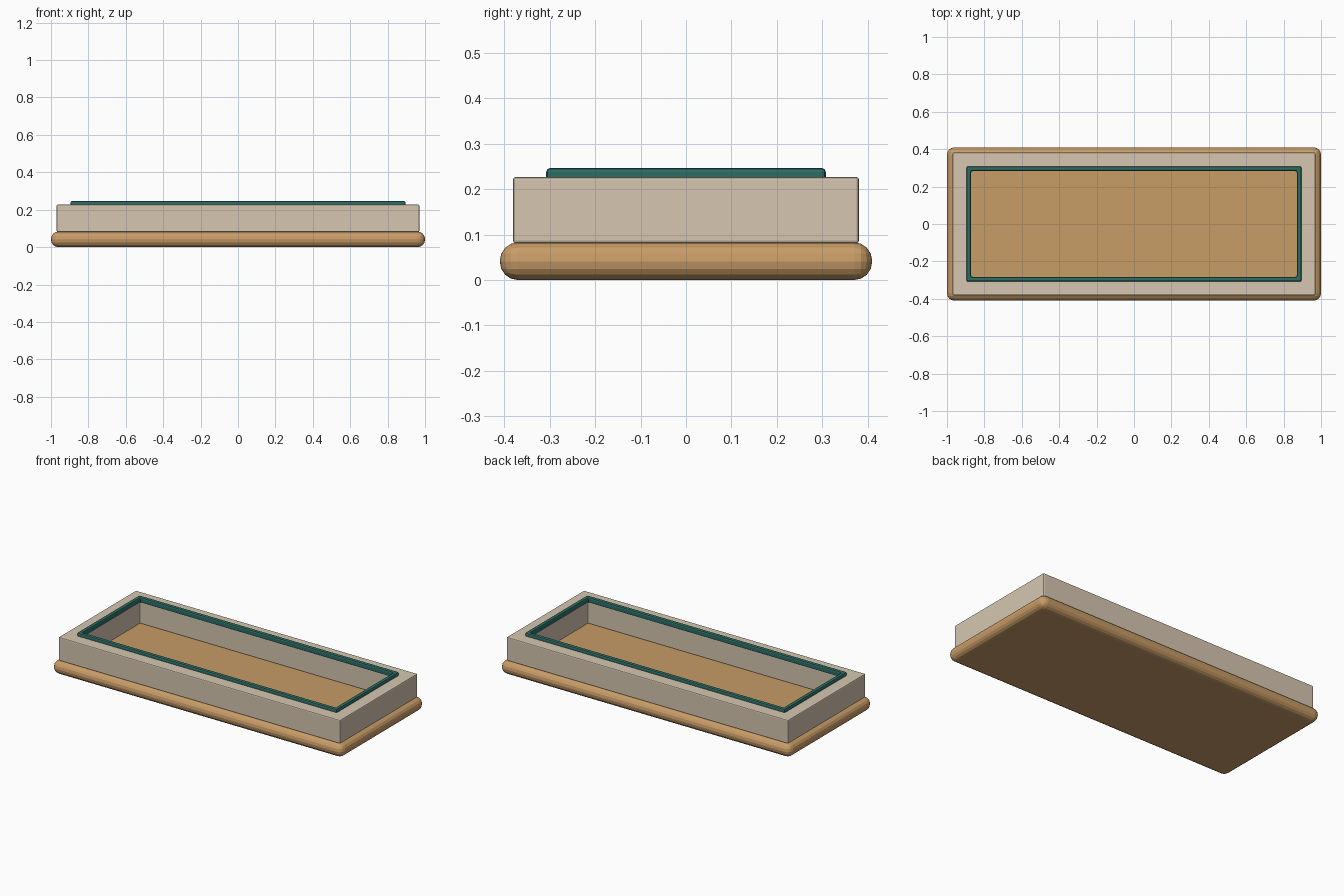
import bpy, bmesh

if "Cube" in bpy.data.objects:
    bpy.data.objects.remove(bpy.data.objects["Cube"])


def srgb(r, g, b):
    f = lambda c: (c / 255 / 12.92) if c < 11 else ((c / 255 + 0.055) / 1.055) ** 2.4
    return (f(r), f(g), f(b), 1)


def material(name, rgb):
    m = bpy.data.materials.new(name)
    m.diffuse_color = srgb(*rgb)
    m.use_nodes = True
    m.node_tree.nodes["Principled BSDF"].inputs["Base Color"].default_value = m.diffuse_color
    return m


tan = material("tan wood", (200, 156, 103))
stone = material("pale stone", (214, 198, 177))
teal = material("dark teal", (45, 108, 100))


def finish(name, bm, mat, bevel, segments):
    bmesh.ops.recalc_face_normals(bm, faces=bm.faces)
    me = bpy.data.meshes.new(name)
    bm.to_mesh(me)
    bm.free()
    ob = bpy.data.objects.new(name, me)
    bpy.context.collection.objects.link(ob)
    me.materials.append(mat)
    mod = ob.modifiers.new("rounded_edges", 'BEVEL')
    mod.width = bevel
    mod.segments = segments
    mod.limit_method = 'ANGLE'
    return ob


def slab(name, x, y, z0, z1, mat, bevel, segments):
    bm = bmesh.new()
    bmesh.ops.create_cube(bm, size=1)
    for v in bm.verts:
        v.co.x *= 2 * x
        v.co.y *= 2 * y
        v.co.z = z1 if v.co.z > 0 else z0
    return finish(name, bm, mat, bevel, segments)


def ring(name, x, y, ix, iy, z0, z1, mat, bevel, segments):
    # rectangular frame with mitred corners
    bm = bmesh.new()
    loops = []
    for a, b, z in ((x, y, z0), (x, y, z1), (ix, iy, z1), (ix, iy, z0)):
        loops.append([bm.verts.new((sx * a, sy * b, z))
                      for sx, sy in ((-1, -1), (1, -1), (1, 1), (-1, 1))])
    for k in range(4):
        p, q = loops[k], loops[(k + 1) % 4]
        for i in range(4):
            j = (i + 1) % 4
            bm.faces.new((p[i], p[j], q[j], q[i]))
    return finish(name, bm, mat, bevel, segments)


# Rounded base slab, also forms the tray floor
slab("base", 1.0, 0.41, 0.0, 0.083, tan, 0.04, 4)
# Raised walls around the recess
ring("wall_frame", 0.97, 0.381, 0.875, 0.287, 0.081, 0.227, stone, 0.006, 2)
# Thin trim around the opening
ring("trim", 0.896, 0.308, 0.871, 0.283, 0.212, 0.247, teal, 0.009, 2)
